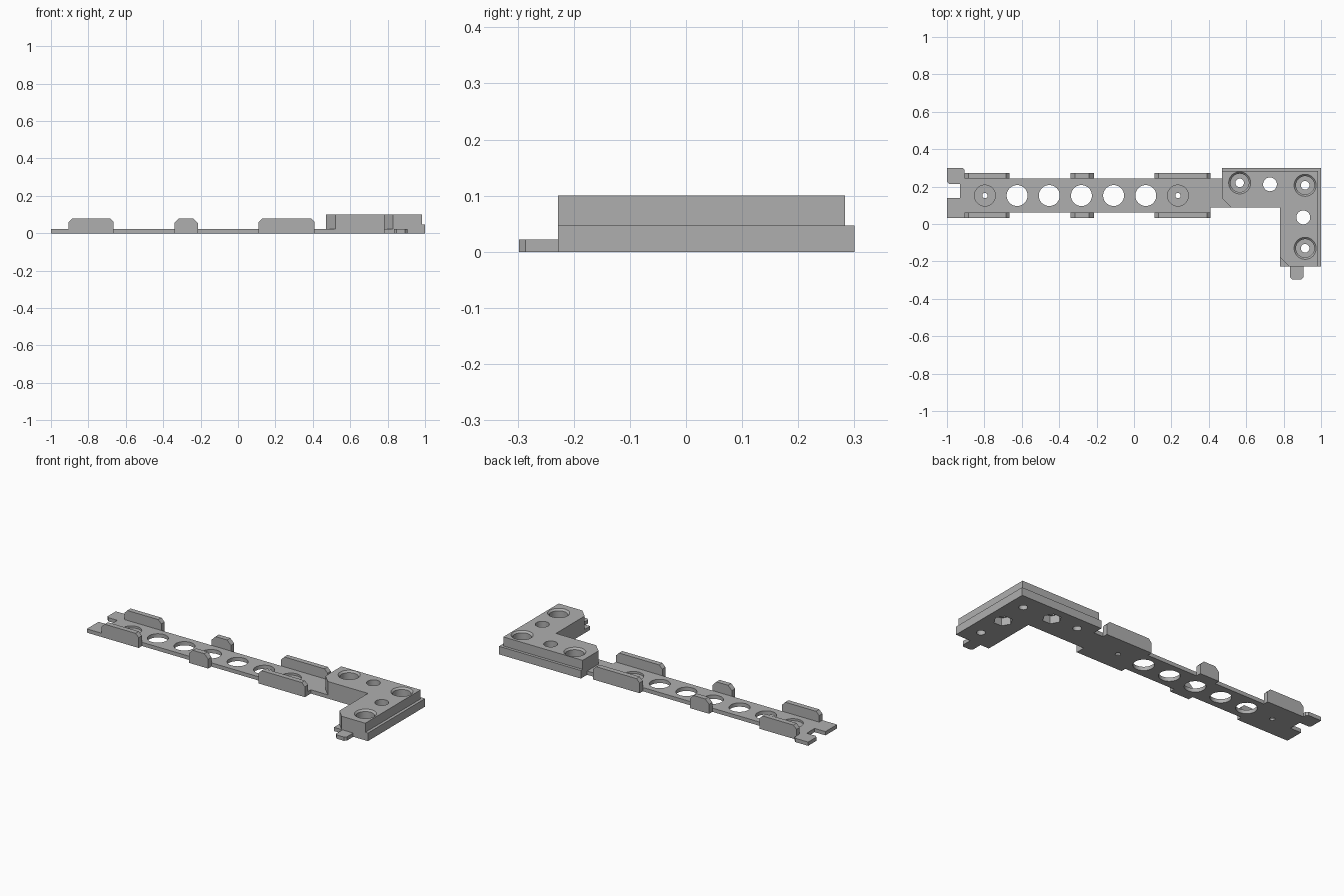
import bpy, bmesh, math

cube = bpy.data.objects.get("Cube")
if cube:
    bpy.data.objects.remove(cube, do_unlink=True)

grey = bpy.data.materials.new("plain grey")
grey.use_nodes = True
grey.diffuse_color = (0.43, 0.43, 0.43, 1)
grey.node_tree.nodes["Principled BSDF"].inputs["Base Color"].default_value = grey.diffuse_color

PLATE = 0.022   # thin plate height
MID = 0.152     # rail centre line in y


def finish(name, bm):
    bmesh.ops.recalc_face_normals(bm, faces=bm.faces)
    mesh = bpy.data.meshes.new(name)
    bm.to_mesh(mesh)
    bm.free()
    mesh.materials.append(grey)
    ob = bpy.data.objects.new(name, mesh)
    bpy.context.collection.objects.link(ob)
    return ob


def prism(name, outline, low, high, axis="z"):
    """Extrude an outline along z, or an x-z outline along y."""
    bm = bmesh.new()
    put = (lambda a, b: (a, b, low)) if axis == "z" else (lambda a, b: (a, low, b))
    face = bm.faces.new([bm.verts.new(put(a, b)) for a, b in outline])
    out = bmesh.ops.extrude_face_region(bm, geom=[face])
    move = (0, 0, high - low) if axis == "z" else (0, high - low, 0)
    bmesh.ops.translate(bm, vec=move, verts=[v for v in out["geom"] if isinstance(v, bmesh.types.BMVert)])
    return finish(name, bm)


def turned(x, y, profile, sides=40):
    """Solid of revolution from (radius, z) pairs, used as a hole cutter."""
    bm = bmesh.new()
    rings = []
    for r, z in profile:
        angles = [2 * math.pi * i / sides for i in range(sides)]
        rings.append([bm.verts.new((x + r * math.cos(t), y + r * math.sin(t), z)) for t in angles])
    for a, b in zip(rings, rings[1:]):
        for i in range(sides):
            j = (i + 1) % sides
            bm.faces.new((a[i], a[j], b[j], b[i]))
    bm.faces.new(rings[0])
    bm.faces.new(rings[-1])
    ob = finish("cutter", bm)
    ob.hide_render = True
    return ob


def combine(target, other, operation):
    mod = target.modifiers.new("combine", "BOOLEAN")
    mod.operation, mod.solver, mod.object = operation, "EXACT", other
    bpy.context.view_layer.objects.active = target
    bpy.ops.object.modifier_apply(modifier=mod.name)
    bpy.data.objects.remove(other, do_unlink=True)


def smooth(ob):
    bpy.ops.object.select_all(action="DESELECT")
    ob.select_set(True)
    bpy.context.view_layer.objects.active = ob
    bpy.ops.object.shade_smooth_by_angle(angle=math.radians(30))


# Rail with forked end and narrow neck
c = 0.012
rail = prism("rail", [
    (-1, 0.032), (-0.905, 0.032), (-0.905, 0.062), (0.41, 0.062), (0.41, 0.087),
    (0.47, 0.087), (0.47, 0.242), (-0.905, 0.242), (-0.905, 0.30 - c), (-0.905 - c, 0.30),
    (-1, 0.30), (-1, 0.213 + c), (-1 + c, 0.213), (-0.93, 0.213), (-0.93, 0.14),
    (-1, 0.14)], 0, PLATE)
for i in range(5):
    combine(rail, turned(-0.625 + 0.172 * i, MID, [(0.056, -0.1), (0.056, 0.1)]), "DIFFERENCE")
for x in (-0.797, 0.235):
    combine(rail, turned(x, MID, [(0.014, -0.1), (0.014, 0.01), (0.056, 0.01), (0.056, 0.1)]), "DIFFERENCE")
smooth(rail)

# Upright side flanges with clipped top corners
for place, x0, x1, cut in (("outer", -0.905, -0.665, 0.02), ("middle", -0.34, -0.215, 0.025),
                           ("inner", 0.11, 0.41, 0.02)):
    shape = [(x0, 0), (x1, 0), (x1, 0.08 - cut), (x1 - cut, 0.08), (x0 + cut, 0.08), (x0, 0.08 - cut)]
    prism(place + "_front_flange", shape, MID - 0.12, MID - 0.09, "y")
    prism(place + "_back_flange", shape, MID + 0.09, MID + 0.12, "y")


# L-shaped corner block: square plate, then two clipped tiers
def corner(edge, clip):
    x, y = 1 - edge, 0.30 - edge
    start = [(0.47, 0.087 + clip), (0.47 + clip, 0.087)] if clip else [(0.47, 0.087)]
    foot = [(0.78, -0.228 + clip), (0.78 + clip, -0.228)] if clip else [(0.78, -0.228)]
    return start + [(0.78, 0.087)] + foot + [(x, -0.228), (x, y), (0.47, y)]


block = prism("corner_block", corner(0, 0), 0, PLATE)
combine(block, prism("tier", corner(0, 0.05), PLATE, 0.047), "UNION")
combine(block, prism("tier", corner(0.017, 0.05), 0.047, 0.10), "UNION")

# Counterbored screw holes
for x, y in ((0.565, 0.22), (0.915, 0.207), (0.915, -0.13)):
    combine(block, turned(x, y, [(0.023, -0.1), (0.023, 0.045), (0.049, 0.045), (0.049, 0.09),
                                 (0.059, 0.10), (0.059, 0.2)]), "DIFFERENCE")
# Plain holes with hexagonal pockets underneath
for x, y in ((0.727, 0.212), (0.905, 0.035)):
    combine(block, turned(x, y, [(0.037, -0.1), (0.037, 0.2)]), "DIFFERENCE")
    combine(block, turned(x, y, [(0.05, -0.1), (0.05, 0.045)], 6), "DIFFERENCE")
smooth(block)

# Small locating tab on the front end
prism("end_tab", [(0.835, -0.228), (0.835, -0.298 + c), (0.835 + c, -0.298), (0.905 - c, -0.298),
                  (0.905, -0.298 + c), (0.905, -0.228)], 0, PLATE)
